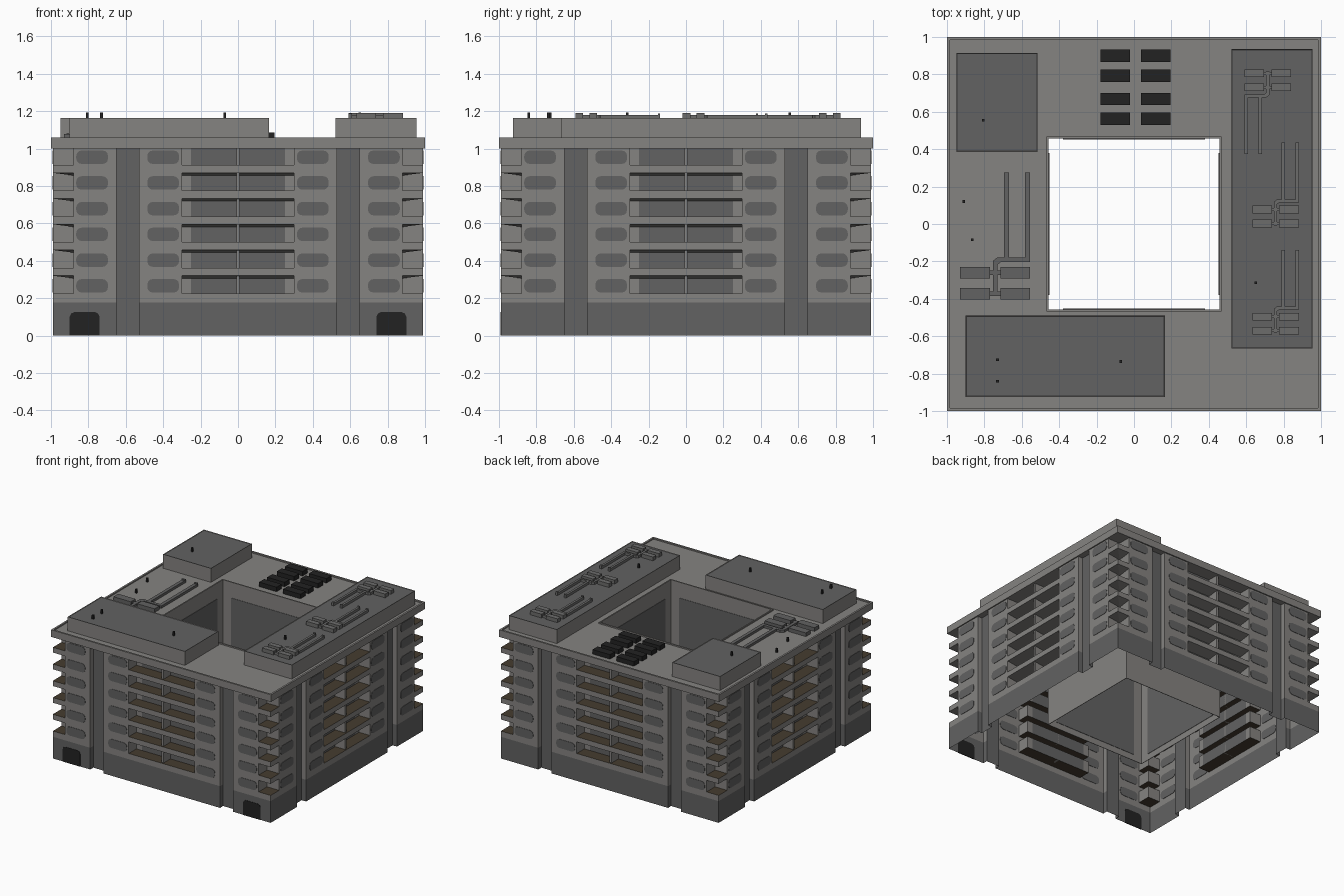
import bpy, bmesh, math
from mathutils import Vector

if "Cube" in bpy.data.objects:
    bpy.data.objects.remove(bpy.data.objects["Cube"])

def mat(name, c):
    m = bpy.data.materials.new(name)
    m.diffuse_color = (*c, 1)
    m.use_nodes = True
    m.node_tree.nodes["Principled BSDF"].inputs["Base Color"].default_value = m.diffuse_color
    return m

MATS = [mat("light_concrete", (.235, .228, .218)), mat("dark_grey", (.122, .122, .122)),
        mat("near_black", (.016, .016, .016)), mat("dark_brown", (.06, .045, .028)),
        mat("mid_grey", (.15, .15, .148))]
LIGHT, DARK, BLACK, BROWN, MID = range(5)

def finish(bm, name):
    me = bpy.data.meshes.new(name)
    bm.to_mesh(me)
    bm.free()
    for m in MATS:
        me.materials.append(m)
    ob = bpy.data.objects.new(name, me)
    bpy.context.collection.objects.link(ob)
    return ob

def face(bm, pts, m):
    f = bm.faces.new([bm.verts.new(p) for p in pts])
    f.material_index = m
    return f

def box(bm, x0, x1, y0, y1, z0, z1, m):
    a = [(x0, y0), (x1, y0), (x1, y1), (x0, y1)]
    prism(bm, [Vector((x, y, z0)) for x, y in a], Vector((0, 0, z1 - z0)), m)

def prism(bm, pts, vec, m):
    # closed solid from a flat outline swept along vec
    lo = [bm.verts.new(p) for p in pts]
    hi = [bm.verts.new(Vector(p) + vec) for p in pts]
    n = len(pts)
    fs = [bm.faces.new(lo[::-1]), bm.faces.new(hi)]
    fs += [bm.faces.new((lo[i], lo[(i + 1) % n], hi[(i + 1) % n], hi[i])) for i in range(n)]
    for f in fs:
        f.material_index = m
    bmesh.ops.recalc_face_normals(bm, faces=fs)
    return fs

F = .99           # facade plane
CO, RD = .88, .10  # corner balcony edge, balcony depth

def P(k, u, d, z):
    # point on facade k: u along the wall, d inward depth
    x, y = u, d - F
    for _ in range(k):
        x, y = -y, x
    return Vector((x, y, z))

def mirrored(half):
    return half + [(-u, d) for u, d in reversed(half)]

NOTCH = [(-.65, 0), (-.65, .04), (-.53, .04), (-.53, 0)]
FULL = mirrored([(-F, 0)] + NOTCH)
OPEN = mirrored([(-CO, F - CO), (-CO, 0)] + NOTCH + [(-.3, 0), (-.3, RD), (-.25, RD)])

def band(bm, k, outline, z0, z1, m):
    for (u0, d0), (u1, d1) in zip(outline, outline[1:]):
        glass = d0 == d1 and (d0 == .04 or (d0 == RD and abs(u0) < .26 and abs(u1) < .26))
        face(bm, [P(k, u0, d0, z0), P(k, u1, d1, z0), P(k, u1, d1, z1), P(k, u0, d0, z1)],
             DARK if glass else m)

# Facade shell: base, parapets, balcony recesses
ROWS = [.266 + .1375 * i for i in range(6)]
bm = bmesh.new()
for k in range(4):
    band(bm, k, FULL, 0, .178, DARK)
    prev = .178
    for i, c in enumerate(ROWS):
        zf, zt = c - .041, (c + .054 if i < 5 else 1.0)
        zb = zt - .014 if i < 5 else zt
        band(bm, k, FULL, prev, zf, LIGHT)
        band(bm, k, OPEN, zf, zt, LIGHT)
        prev = zt
        e = F - CO
        # balcony floors
        face(bm, [P(k, -.3, 0, zf), P(k, .3, 0, zf), P(k, .3, RD, zf), P(k, -.3, RD, zf)], BROWN)
        face(bm, [P(k, -F, 0, zf), P(k, -CO, 0, zf), P(k, -CO, e, zf), P(k, -F, e, zf)], BROWN)
        # sloping soffits
        if i < 5:
            face(bm, [P(k, -.3, RD, zb), P(k, .3, RD, zb), P(k, .3, 0, zt), P(k, -.3, 0, zt)], LIGHT)
            face(bm, [P(k, -CO, e, zb), P(k, -CO, 0, zt), P(k, -F, 0, zt)], LIGHT)
            face(bm, [P(k, -CO, e, zb), P(k, -F, 0, zt), P(k, -F, e, zt)], LIGHT)
        # divider post
        prism(bm, [P(k, -.009, .012, zf), P(k, .009, .012, zf), P(k, .009, RD, zf), P(k, -.009, RD, zf)],
              Vector((0, 0, zt - zf)), LIGHT)
finish(bm, "facade_shell")

# Rounded windows
bm = bmesh.new()
for k in range(4):
    out = P(k, 0, -.003, 0) - P(k, 0, .003, 0)
    for c in ROWS:
        for uc in (-.78, -.4, .4, .78):
            pts = []
            for sx, sz, a0 in ((1, 1, 0), (-1, 1, 90), (-1, -1, 180), (1, -1, 270)):
                for a in (0, 30, 60, 90):
                    t = math.radians(a0 + a)
                    pts.append(P(k, uc + sx * .056 + .029 * math.cos(t), .003,
                                 c + sz * .007 + .029 * math.sin(t)))
            prism(bm, pts, out, DARK)
finish(bm, "windows")

# Arched doors on the front
bm = bmesh.new()
for s in (-1, 1):
    door = [(-.08, 0), (.08, 0), (.08, .1), (.072, .118), (.055, .126),
            (-.055, .126), (-.072, .118), (-.08, .1)]
    prism(bm, [P(0, s * .82 + u, .003, z) for u, z in door], Vector((0, -.006, 0)), BLACK)
finish(bm, "doors")

# Roof slab: stepped profile running round the courtyard
H = .457
bm = bmesh.new()
prof = [(H, .17), (H, 1.058), (H + .01, 1.058), (H + .01, 1.048), (.985, 1.048),
        (.985, 1.058), (1, 1.058), (1, 1.0), (H + .004, 1.0), (H + .004, .17)]
n = len(prof)
for k in range(4):
    def R(r, z, s):
        x, y = s * r, -r
        for _ in range(k):
            x, y = -y, x
        return Vector((x, y, z))
    for i in range(n):
        (r0, z0), (r1, z1) = prof[i], prof[(i + 1) % n]
        face(bm, [R(r0, z0, -1), R(r0, z0, 1), R(r1, z1, 1), R(r1, z1, -1)], LIGHT)
bmesh.ops.remove_doubles(bm, verts=bm.verts, dist=1e-5)
bmesh.ops.recalc_face_normals(bm, faces=bm.faces)
finish(bm, "roof_and_courtyard_walls")

# Dark panels on the courtyard walls
bm = bmesh.new()
for k in range(4):
    d = F - H + .001
    pts = [P(k, u, d, z) for u, z in ((-.38, .22), (.38, .22), (.38, .93), (-.38, .93))]
    prism(bm, pts, P(k, 0, .003, 0) - P(k, 0, 0, 0), DARK)
finish(bm, "courtyard_panels")

# Penthouse blocks with recessed dark tops
TOP = 1.163
for name, r in (("front_penthouse", (-.9, .165, -.925, -.49)),
                ("back_penthouse", (-.95, -.515, .385, .915)),
                ("right_penthouse", (.52, .955, -.665, .935))):
    bm = bmesh.new()
    box(bm, *r, 1.046, TOP, LIGHT)
    bm.normal_update()
    top = max(bm.faces, key=lambda f: f.calc_center_median().z)
    bmesh.ops.inset_region(bm, faces=[top], thickness=.006)
    top.material_index = DARK
    bmesh.ops.translate(bm, verts=top.verts, vec=(0, 0, -.004))
    finish(bm, name)

# Black roof units
bm = bmesh.new()
for x in (-.1, .117):
    for y in (.9, .792, .668, .563):
        box(bm, x - .079, x + .079, y - .033, y + .033, 1.047, 1.085, BLACK)
finish(bm, "black_roof_units")

# Air handlers with ducts; s = scale, sg = -1 turns it by 180 degrees
def handler(name, cx, cy, z, s, sg, m):
    bm = bmesh.new()
    def rect(x0, x1, y0, y1, h):
        xs = sorted((cx + sg * s * x0, cx + sg * s * x1))
        ys = sorted((cy + sg * s * y0, cy + sg * s * y1))
        box(bm, *xs, *ys, z - .002, z + h, m)
    for x in (-.108, .108):
        for y in (-.056, .056):
            rect(x - .079, x + .079, y - .031, y + .031, .03)
    rect(-.03, .03, -.068, -.044, .018)
    rect(-.03, .03, .044, .068, .018)
    rect(-.013, .013, -.07, .11, .02)
    p = [(-.013, .1), (.013, .1), (.03, .112), (.03, .138), (.012, .138), (-.013, .118)]
    prism(bm, [Vector((cx + sg * s * x, cy + sg * s * y, z)) for x, y in p], Vector((0, 0, .02)), m)
    rect(.03, .187, .112, .138, .02)
    for x in (.06, .173):
        rect(x - .014, x + .014, .138, .575, .02)
        rect(x - .014, x + .014, .575, .592, .028)
    finish(bm, name)

handler("left_air_handler", -.742, -.316, 1.048, 1, 1, DARK)
handler("right_air_handler_a", .715, .768, 1.16, .667, -1, MID)
handler("right_air_handler_b", .757, .04, 1.16, .667, 1, MID)
handler("right_air_handler_c", .757, -.533, 1.16, .667, 1, MID)

# Thin vent posts
bm = bmesh.new()
for x, y, z in ((-.805, .555, 1.157), (-.73, -.725, 1.157), (-.73, -.84, 1.157), (-.07, -.735, 1.157),
                (.65, -.315, 1.157), (-.91, .12, 1.046), (-.865, -.085, 1.046)):
    box(bm, x - .007, x + .007, y - .007, y + .007, z, z + .035, BLACK)
finish(bm, "vent_posts")
